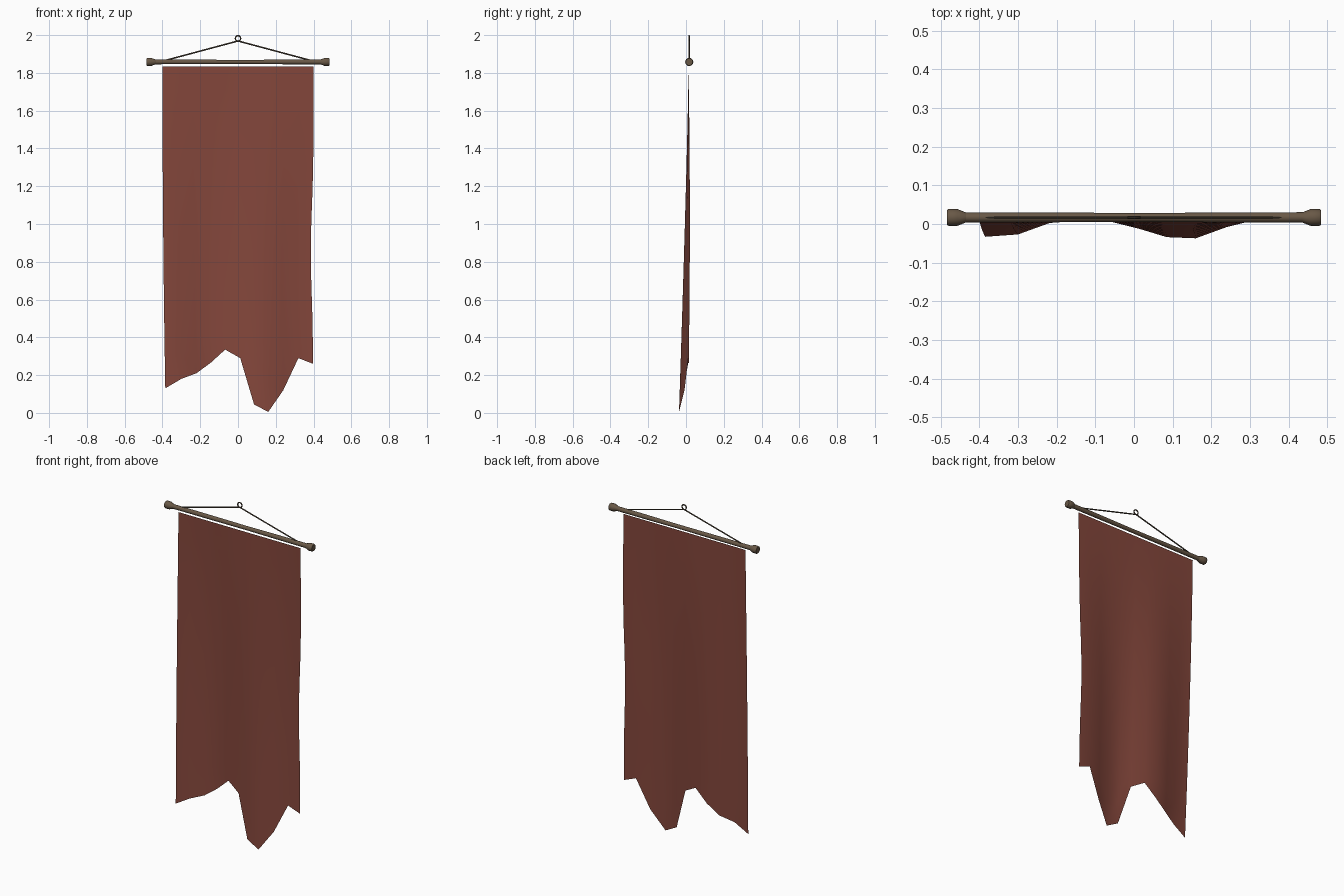
import bpy, bmesh, math
from mathutils import Vector

cube = bpy.data.objects.get("Cube")
if cube:
    bpy.data.objects.remove(cube)


def material(name, rgb):
    m = bpy.data.materials.new(name)
    m.use_nodes = True
    m.diffuse_color = (*rgb, 1)
    bsdf = m.node_tree.nodes["Principled BSDF"]
    bsdf.inputs["Base Color"].default_value = (*rgb, 1)
    bsdf.inputs["Roughness"].default_value = 0.9
    return m


RED = material("faded red cloth", (0.23, 0.062, 0.044))
WOOD = material("brown wood", (0.14, 0.098, 0.062))
CORD = material("dark cord", (0.09, 0.068, 0.046))
ROD_Y, ROD_Z = 0.017, 1.858


def finish(name, bm, mat, angle=40):
    mesh = bpy.data.meshes.new(name)
    bm.to_mesh(mesh)
    bm.free()
    mesh.materials.append(mat)
    ob = bpy.data.objects.new(name, mesh)
    bpy.context.collection.objects.link(ob)
    bpy.ops.object.select_all(action='DESELECT')
    bpy.context.view_layer.objects.active = ob
    ob.select_set(True)
    bpy.ops.object.shade_smooth_by_angle(angle=math.radians(angle))
    return ob


def lathe_x(name, profile, mat, sides=10):
    """Turn a profile of (x, radius) around the rod axis."""
    bm = bmesh.new()
    rings = []
    for x, r in profile:
        rings.append([bm.verts.new((x, ROD_Y + r * math.cos(a), ROD_Z + r * math.sin(a)))
                      for a in (math.tau * i / sides for i in range(sides))])
    for a, b in zip(rings, rings[1:]):
        for i in range(sides):
            j = (i + 1) % sides
            bm.faces.new((a[i], a[j], b[j], b[i]))
    bm.faces.new(rings[0])
    bm.faces.new(rings[-1])
    bmesh.ops.recalc_face_normals(bm, faces=bm.faces)
    return finish(name, bm, mat)


# Cloth: columns hang from a straight top edge to a torn, waving hem
hem = [(-0.385, -0.033, 0.13), (-0.30, -0.027, 0.18), (-0.22, 0.002, 0.21),
       (-0.145, 0.012, 0.265), (-0.068, 0.008, 0.335), (0.012, -0.012, 0.29),
       (0.085, -0.034, 0.045), (0.16, -0.037, 0.005), (0.24, -0.008, 0.12),
       (0.32, 0.012, 0.29), (0.397, 0.015, 0.26)]
ROWS, TOP = 12, 1.835
bm = bmesh.new()
grid = []
for c, (hx, hy, hz) in enumerate(hem):
    top_x = -0.4 + 0.08 * c
    column = []
    for r in range(ROWS + 1):
        t = r / ROWS
        # the sides draw in slightly around the lower middle
        pinch = 1 - 0.035 * math.exp(-((t - 0.62) / 0.2) ** 2) * (top_x > 0)
        x = (top_x + (hx - top_x) * t ** 2) * pinch
        y = 0.014 + (hy - 0.014) * t ** 1.2 + 0.006 * math.sin(math.pi * t) * (hy > 0)
        column.append(bm.verts.new((x, y, TOP + (hz - TOP) * t)))
    grid.append(column)
for a, b in zip(grid, grid[1:]):
    for r in range(ROWS):
        bm.faces.new((a[r], a[r + 1], b[r + 1], b[r]))
finish("banner_cloth", bm, RED, 60)

# Rod, slightly uneven, with a flared knob at each end
lathe_x("rod", [(-0.46, 0.013), (-0.2, 0.0125), (0.05, 0.0115), (0.25, 0.013), (0.46, 0.0135)], WOOD)
for name, s in (("left_knob", 1), ("right_knob", -1)):
    lathe_x(name, [(s * x, r) for x, r in
                   ((0.435, 0.013), (0.458, 0.022), (0.48, 0.022), (0.484, 0.019))], WOOD)

# Cords from the rod up to the hanging ring
for name, s in (("left_cord", 1), ("right_cord", -1)):
    a, b = Vector((s * 0.4, ROD_Y, 1.862)), Vector((0, ROD_Y, 1.969))
    d = b - a
    bm = bmesh.new()
    bmesh.ops.create_cone(bm, cap_ends=True, segments=6, radius1=0.004, radius2=0.004, depth=d.length)
    bmesh.ops.rotate(bm, verts=bm.verts, matrix=d.to_track_quat('Z', 'Y').to_matrix())
    bmesh.ops.translate(bm, verts=bm.verts, vec=(a + b) / 2)
    finish(name, bm, CORD)

# Hanging ring
bpy.ops.mesh.primitive_torus_add(location=(0, ROD_Y, 1.983), rotation=(math.pi / 2, 0, 0),
                                 major_radius=0.0142, minor_radius=0.0035,
                                 major_segments=16, minor_segments=6)
ring = bpy.context.object
ring.name = "hanging_ring"
ring.data.materials.append(CORD)
bpy.ops.object.shade_smooth_by_angle()
